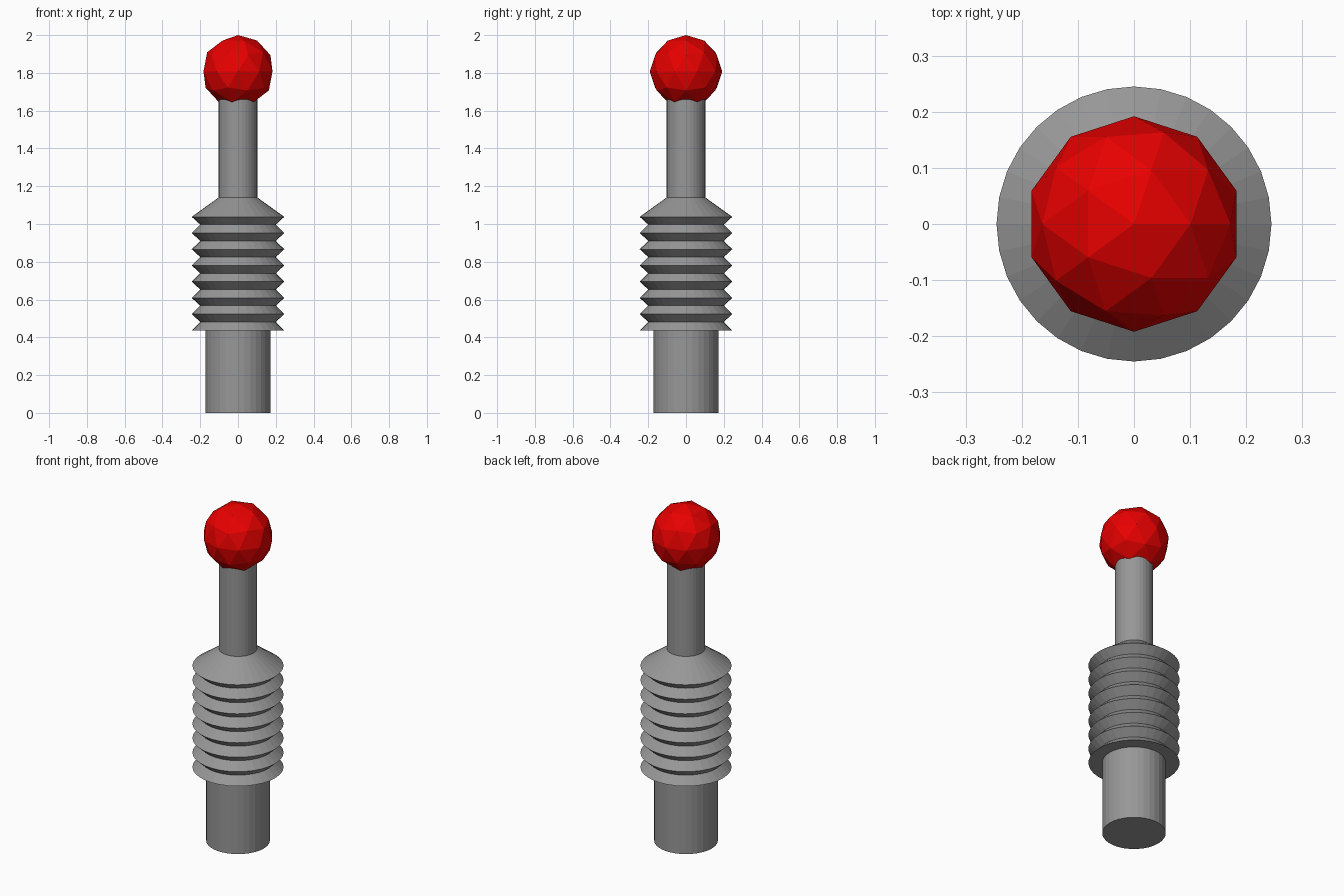
import bpy, bmesh
from math import sin, cos, pi

if "Cube" in bpy.data.objects:
    bpy.data.objects.remove(bpy.data.objects["Cube"])

SIDES = 32


def material(name, color):
    mat = bpy.data.materials.new(name)
    mat.diffuse_color = color
    mat.use_nodes = True
    mat.node_tree.nodes["Principled BSDF"].inputs["Base Color"].default_value = mat.diffuse_color
    return mat


grey = material("dark_grey", (0.31, 0.31, 0.31, 1))
red = material("red", (0.8, 0.0, 0.0, 1))


def lathe(name, profile):
    """Spin a (radius, z) profile around z and cap both ends."""
    bm = bmesh.new()
    rings = [[bm.verts.new((r * cos(2 * pi * i / SIDES), r * sin(2 * pi * i / SIDES), z))
              for i in range(SIDES)] for r, z in profile]
    for a, b in zip(rings, rings[1:]):
        for i in range(SIDES):
            j = (i + 1) % SIDES
            bm.faces.new((a[i], a[j], b[j], b[i]))
    bm.faces.new(rings[0][::-1])
    bm.faces.new(rings[-1])
    mesh = bpy.data.meshes.new(name)
    bm.to_mesh(mesh)
    bm.free()
    mesh.materials.append(grey)
    obj = bpy.data.objects.new(name, mesh)
    bpy.context.collection.objects.link(obj)
    return obj


# Base post and thinner rod
lathe("base_post", [(0.171, 0), (0.171, 0.45)])
lathe("rod", [(0.102, 1.1), (0.102, 1.72)])

# Pleated rubber boot: seven pleats and a sloping top
low, high, pleats = 0.437, 1.038, 7
step = (high - low) / pleats
profile = []
for k in range(pleats):
    z = low + k * step
    profile += [(0.245, z), (0.2, z + step * 0.52)]
profile += [(0.245, high), (0.103, 1.14)]
lathe("bellows", profile)

# Faceted red knob
bpy.ops.mesh.primitive_ico_sphere_add(subdivisions=2, radius=0.192, location=(0, 0, 1.808))
knob = bpy.context.object
knob.name = "knob"
knob.data.materials.append(red)
